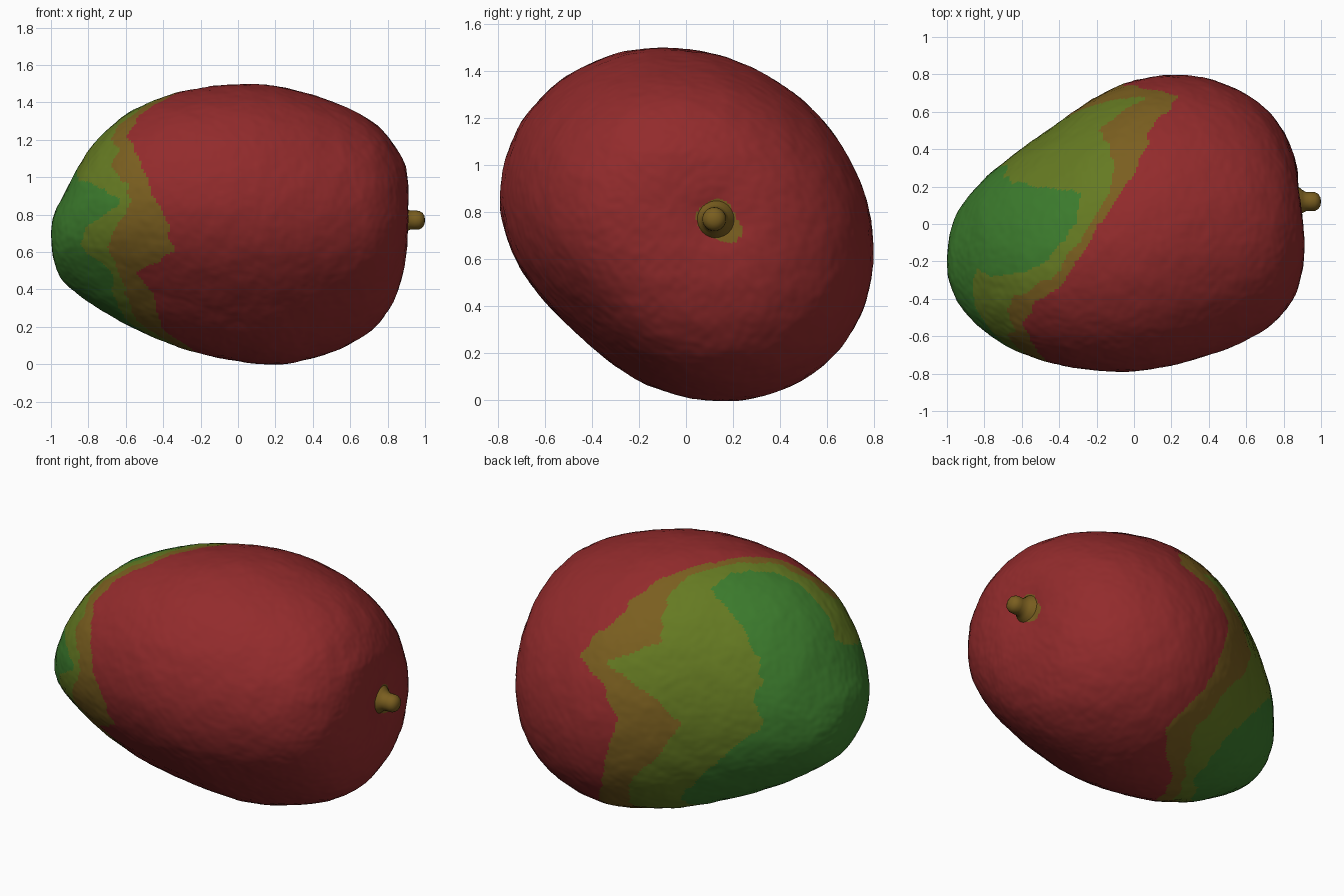
import bpy, bmesh, math
from mathutils import Vector, noise

if "Cube" in bpy.data.objects:
    bpy.data.objects.remove(bpy.data.objects["Cube"])


def material(name, rgb):
    m = bpy.data.materials.new(name)
    m.diffuse_color = (*rgb, 1)
    m.use_nodes = True
    m.node_tree.nodes["Principled BSDF"].inputs["Base Color"].default_value = m.diffuse_color
    return m


MATS = [material("ripe red", (0.29, 0.024, 0.025)),
        material("olive brown", (0.195, 0.113, 0.014)),
        material("olive green", (0.13, 0.195, 0.016)),
        material("unripe green", (0.045, 0.2, 0.026))]

# Body sections along x: x, y min, y max, z min, z max
SECTIONS = [
    (-1.0, -.20, -.20, .69, .69), (-.985, -.32, -.06, .56, .80),
    (-.93, -.44, .08, .44, .91), (-.80, -.575, .24, .335, 1.14),
    (-.62, -.685, .385, .225, 1.32), (-.40, -.755, .54, .125, 1.43),
    (-.2, -.785, .675, .06, 1.475), (0, -.79, .76, .02, 1.497),
    (.2, -.76, .79, 0, 1.487), (.4, -.705, .77, .035, 1.44),
    (.6, -.625, .69, .11, 1.365), (.75, -.53, .56, .22, 1.27),
    (.85, -.40, .38, .38, 1.15), (.9, -.25, .14, .59, 1.03),
    (.915, -.07, -.07, .82, .82)]

# Colour borders: angle round x, then x of red/brown, brown/olive, olive/green
BORDERS = [
    (-180, -.36, -.65, -.78), (-168, -.35, -.70, -.85), (-155, -.52, -.63, -.68),
    (-140, -.45, -.60, -.65), (-120, -.42, -.55, -.65), (-100, -.28, -.40, -.52),
    (-75, -.10, -.20, -.30), (-52, .22, 0, -.24), (-33, .08, -.05, -.47),
    (-15, 0, -.30, -.66), (0, -.08, -.38, -.72), (13, .02, -.22, -.70),
    (24, .25, .07, -.69), (40, .11, -.20, -.68), (58, .03, -.12, -.66),
    (68, .03, -.10, -.50), (76, -.05, -.12, -.28), (90, -.20, -.25, -.33),
    (110, -.33, -.40, -.50), (126, -.54, -.62, -.85), (140, -.60, -.66, -.87),
    (152, -.54, -.68, -.86), (170, -.43, -.57, -.62), (180, -.36, -.65, -.78)]

STEM_Y, STEM_Z = .12, .77
AROUND, STEPS = 290, 17


def catmull(p, i, t):
    a, b, c, d = (p[max(0, min(len(p) - 1, i + k))] for k in (-1, 0, 1, 2))
    return [.5 * (2 * q + (r - o) * t + (2 * o - 5 * q + 4 * r - s) * t * t
                  + (3 * q - o - 3 * r + s) * t ** 3) for o, q, r, s in zip(a, b, c, d)]


def skin(co):
    """Stem dimple and fine bumps."""
    n = noise.noise(co * 9) * .004 + noise.noise(co * 28) * .0022
    out = co + (co - Vector((0, 0, .75))).normalized() * n
    if co.x > .6:
        d = math.hypot(co.y - STEM_Y, co.z - STEM_Z)
        out.x -= .028 * math.exp(-(d / .13) ** 2)
    return out


def lobe(angle, degrees):
    return max(0, math.cos(angle - math.radians(degrees))) ** 6


def colour(co):
    """Colour index from position."""
    n = noise.noise(co * 6) * .04 + noise.noise(co * 17) * .02
    if co.x > .7:
        dy, dz = co.y - STEM_Y, co.z - STEM_Z
        spike = .05 * lobe(math.atan2(dz, dy), -42)
        return 1 if math.hypot(dy, dz) < .078 + spike + n * .6 else 0
    a = math.degrees(math.atan2(co.z - .75, co.y))
    for p, q in zip(BORDERS, BORDERS[1:]):
        if p[0] <= a <= q[0]:
            t = (a - p[0]) / (q[0] - p[0])
            return sum(co.x + n < u + (v - u) * t for u, v in zip(p[1:], q[1:]))
    return 0


def loft(name, rings, start, end):
    """Closed skin through rings of points, capped by two end points."""
    bm = bmesh.new()
    rows = [[bm.verts.new(c) for c in r] for r in rings]
    s, e = bm.verts.new(start), bm.verts.new(end)
    n = len(rows[0])
    for j in range(n):
        k = (j + 1) % n
        bm.faces.new((s, rows[0][k], rows[0][j]))
        bm.faces.new((e, rows[-1][j], rows[-1][k]))
        for r, q in zip(rows, rows[1:]):
            bm.faces.new((r[j], r[k], q[k], q[j]))
    bmesh.ops.recalc_face_normals(bm, faces=bm.faces)
    for f in bm.faces:
        f.smooth = True
    me = bpy.data.meshes.new(name)
    bm.to_mesh(me)
    bm.free()
    ob = bpy.data.objects.new(name, me)
    bpy.context.collection.objects.link(ob)
    return ob


# Fruit body: tilted oval sections, flatter at the lower front, fuller at the lower back
rings = []
for i in range(len(SECTIONS) - 1):
    for s in range(STEPS):
        if i == 0 and s == 0:
            continue
        x, y0, y1, z0, z1 = catmull(SECTIONS, i, s / STEPS)
        ring = []
        for j in range(AROUND):
            t = math.tau * j / AROUND
            cy, cz = math.cos(t), math.sin(t - .11)
            a = math.atan2(cz, cy)
            f = 1 - .085 * lobe(a, -135) + .03 * lobe(a, -45)
            ring.append(skin(Vector((x, (y0 + y1) / 2 + f * cy * (y1 - y0) / 2,
                                     (z0 + z1) / 2 + f * cz * (z1 - z0) / 2))))
        rings.append(ring)
first, last = (Vector((r[0], r[1], r[3])) for r in (SECTIONS[0], SECTIONS[-1]))
body = loft("fruit_body", rings, first, skin(last))
for m in MATS:
    body.data.materials.append(m)
for p in body.data.polygons:
    p.material_index = colour(p.center)

# Stem stub: flared base, narrow neck, rounded knob
STEM = [(.84, .10), (.875, .083), (.90, .062), (.92, .051), (.945, .051),
        (.968, .050), (.986, .040), (.997, .022)]
rings = [[Vector((x, STEM_Y + r * math.cos(math.tau * j / 24),
                  STEM_Z + r * math.sin(math.tau * j / 24))) for j in range(24)]
         for x, r in STEM]
stem = loft("stem", rings, (.84, STEM_Y, STEM_Z), (1.0, STEM_Y, STEM_Z))
stem.data.materials.append(MATS[1])
